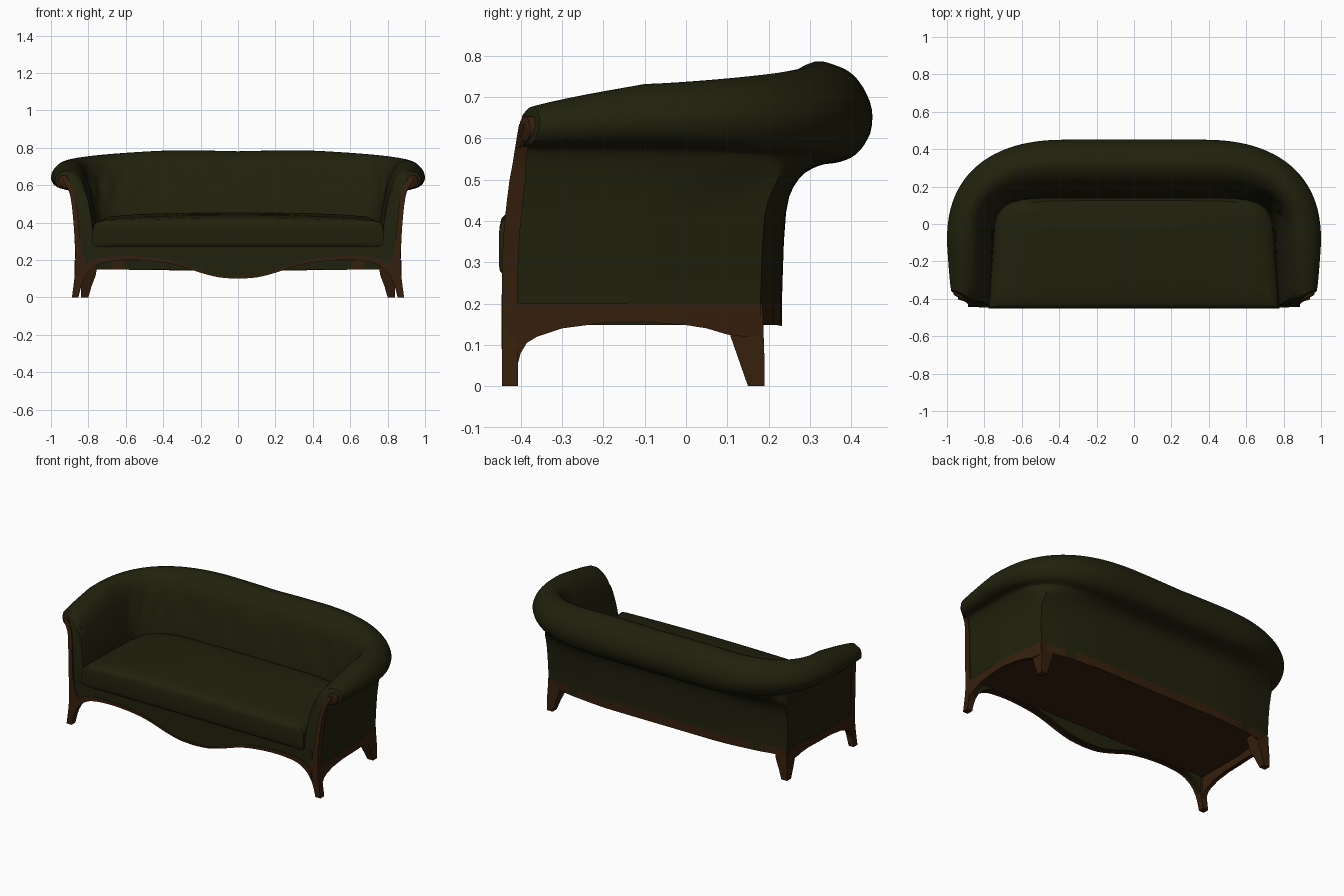
import bpy, bmesh, math

if "Cube" in bpy.data.objects:
    bpy.data.objects.remove(bpy.data.objects["Cube"])


def material(name, rgb):
    m = bpy.data.materials.new(name)
    m.diffuse_color = (*rgb, 1)
    m.use_nodes = True
    m.node_tree.nodes["Principled BSDF"].inputs["Base Color"].default_value = m.diffuse_color
    return m


GREEN = material("olive_upholstery", (0.015, 0.015, 0.004))
BROWN = material("walnut_wood", (0.036, 0.014, 0.004))
XC, YC = 0.35, -0.1   # start of the rounded rear corners


def loft(name, rings, mats, closed=True, caps=(True, True), mirror=False, rule=None):
    """Skin a list of equal-length rings."""
    bm = bmesh.new()
    vs = [[bm.verts.new(p) for p in r] for r in rings]
    n = len(rings[0])
    for a, b in zip(vs, vs[1:]):
        for i in range(n if closed else n - 1):
            j = (i + 1) % n
            f = bm.faces.new((a[i], a[j], b[j], b[i]))
            if rule:
                f.material_index = rule(i)
    capfaces = [bm.faces.new(r) for r, c in zip((vs[0], vs[-1]), caps) if c]
    bmesh.ops.triangulate(bm, faces=capfaces, ngon_method='EAR_CLIP')
    bmesh.ops.recalc_face_normals(bm, faces=bm.faces[:])
    me = bpy.data.meshes.new(name)
    bm.to_mesh(me)
    bm.free()
    for m in mats:
        me.materials.append(m)
    ob = bpy.data.objects.new(name, me)
    bpy.context.collection.objects.link(ob)
    bpy.ops.object.select_all(action='DESELECT')
    ob.select_set(True)
    bpy.context.view_layer.objects.active = ob
    bpy.ops.object.shade_smooth_by_angle(angle=math.radians(40))
    if mirror:
        md = ob.modifiers.new("mirror", 'MIRROR')
        md.merge_threshold = 0.0005
    return ob


def spline(pts, sub):
    """Catmull-Rom through tuples of any size."""
    out = []
    for k in range(len(pts) - 1):
        p0, p1, p2 = pts[max(k - 1, 0)], pts[k], pts[k + 1]
        p3 = pts[min(k + 2, len(pts) - 1)]
        for s in range(sub):
            t = s / sub
            out.append(tuple(0.5 * (2 * b + (c - a) * t + (2 * a - 5 * b + 4 * c - d) * t * t
                             + (3 * b - a - 3 * c + d) * t ** 3)
                             for a, b, c, d in zip(p0, p1, p2, p3)))
    return out + [tuple(pts[-1])]


def corner(X, Y, n, t):
    """Rear corner from the side (t=0) to the back (t=1): rounded, creased for n near 6."""
    c, s = max(math.cos(t * math.pi / 2), 0), max(math.sin(t * math.pi / 2), 0)
    x, y = XC + (X - XC) * c ** (2 / n), YC + (Y - YC) * s ** (2 / n)
    w = min(1, max(0, (n - 4) / 2))
    cx, cy = X - 0.035, Y - 0.052
    if t < 0.5:
        px, py = X + (cx - X) * t * 2, YC + (cy - YC) * t * 2
    else:
        u = t * 2 - 1
        px, py = cx + (XC - cx) * u, cy + (Y - cy) * math.sin(u * math.pi / 2)
    return x + (px - x) * w, y + (py - y) * w


def front_y(z, x=0):
    """The front edge leans back as it rises and sweeps back around the scroll."""
    t = max(0, (z - 0.3) / 0.35)
    return -0.446 + 0.042 * t ** 1.5 + 0.45 * max(0, x - 0.89)


def box_ring(x0, x1, y0, y1, z):
    return [(x0, y0, z), (x1, y0, z), (x1, y1, z), (x0, y1, z)]


# Arms and back: matching profiles at arm front, mid arm and back, inside to outside
front = [(.77, .28), (.785, .43), (.81, .55), (.833, .61), (.86, .642), (.89, .663), (.917, .673), (.945, .668),
         (.968, .65), (.976, .627), (.97, .603), (.955, .588), (.935, .582), (.90, .572), (.885, .5), (.872, .4), (.862, .2)]
arm = [(.752, .28), (.763, .43), (.788, .55), (.815, .65), (.848, .708), (.885, .729), (.92, .729), (.955, .715),
       (.985, .685), (1.0, .645), (.99, .61), (.965, .59), (.935, .582), (.903, .568), (.885, .5), (.877, .4), (.87, .2)]
back = [(.13, .28), (.14, .43), (.165, .55), (.2, .68), (.245, .748), (.31, .785), (.36, .777), (.405, .753),
        (.438, .705), (.451, .655), (.44, .6), (.41, .56), (.37, .542), (.32, .533), (.272, .5), (.242, .42), (.232, .2)]
square = [4, 4, 3.7, 3.3, 2.9, 2.6, 2.5, 2.4, 2.4, 2.4, 2.4, 2.5, 2.7, 3.5, 5, 6, 6]
prof = spline([(*f, *a, *b, n) for f, a, b, n in zip(front, arm, back, square)], 3)
prof.append((.862, .157, .87, .157, .232, .145, 6))   # bottom of the wooden rail


def tuft(i, u):
    """Shallow dimples on the inner face."""
    v = (i - 3) / 9
    if not 0 < v < 1:
        return 0
    return 0.006 * math.sin(math.pi * v) * math.sin(u * 5) * math.cos(v * 7)


rings = []
for k in range(7):                       # arm, with a rounded front lip
    t = max(0, k - 1) / 6 + (0.03 if k == 1 else 0)
    ring = []
    for fx, fz, ax, az, by, bz, n in prof:
        x = fx + (ax - fx) * t ** 0.7
        z = fz + (az - fz) * t ** 0.8
        if k == 0 and fz > 0.575:
            x, z = .925 + (x - .925) * .86, .626 + (z - .626) * .8
        ring.append((x, (front_y(fz, fx) + .006) * (1 - t) + YC * t, z))
    rings.append(ring)
for k in range(25):                      # rear corner
    t = k / 24
    ring = []
    for i, (fx, fz, ax, az, by, bz, n) in enumerate(prof):
        d = tuft(i, t * 5) * min(1, t * 5)
        x, y = corner(ax + d, by + d, n, t)
        ring.append((x, y, az + (bz - az) * t))
    rings.append(ring)
last = rings[-1]
for k in range(1, 9):                    # straight back, dipping slightly in the middle
    t = k / 8
    rings.append([(XC * (1 - t), y + tuft(i, 5 + t * 1.9) - tuft(i, 5), z - 0.005 * t * t * (z > .6))
                  for i, (x, y, z) in enumerate(last)])
NP = len(prof)
loft("arms_and_back", rings, [GREEN, BROWN], closed=False, caps=(True, False), mirror=True,
     rule=lambda i: 1 if i == NP - 2 else 0)


def outline(X, Y, yf, n, z, scale=1.0, crown=0.0, tilt=0.0, taper=0.0):
    """Plan shape with a straight front and rounded rear corners."""
    half = [(X * t / 6, yf) for t in range(1, 6)]
    half += [(X, yf + (YC - yf) * t / 5) for t in range(5)]
    half += [corner(X, Y, n, t / 16) for t in range(17)]
    half += [(XC * (1 - t / 3), Y) for t in (1, 2)]
    pts = [(0, yf)] + half + [(0, Y)] + [(-x, y) for x, y in reversed(half)]
    res = []
    for x, y in pts:
        depth = (y - yf) / (Y - yf)
        x, y = x * scale * (1 - taper * depth), -0.15 + (y + 0.15) * scale
        res.append((x, y, z + crown * (1 - (x / .8) ** 2) + tilt * (y - yf) / (Y - yf)))
    return res


# Seat cushion with rounded edges and a crowned top
cush = [(.97, .272, 0), (.99, .278, 0), (1, .295, 0), (1, .355, .2), (.994, .38, .4), (.978, .397, .7),
        (.93, .408, 1), (.8, .415, 1), (.6, .42, 1), (.35, .422, 1), (.1, .422, 1)]
loft("seat_cushion", [outline(.777, .145, -.453, 4, z, s, .013 * c, .026 * c, .05) for s, z, c in cush], [GREEN])

# Seat deck, recessed underside and upholstered inner wall of the rails
loft("seat_deck", [outline(.765, .15, -.41, 4, z) for z in (.207, .285)], [GREEN])
loft("underside_panel", [outline(.845, .215, -.41, 4, z) for z in (.198, .206)], [BROWN])
loft("rail_lining", [[p for p in outline(.85, .221, -.41, 4.2, z) if p[1] > -.40] for z in (.148, .2)],
     [GREEN], closed=False, caps=(False, False))

# Serpentine front apron with wooden lower trim
curve = spline([(0, .1, .01), (.1, .107, .01), (.2, .132, .012), (.3, .165, .015), (.4, .187, .018), (.55, .2, .02),
                (.68, .194, .026), (.75, .174, .034), (.80, .135, .05), (.828, .09, .06)], 3)


def slab(x, z0, z1, y0, y1):
    return [(x, y0, z0), (x, y0, z1), (x, y1, z1), (x, y1, z0)]


loft("front_apron", [slab(x, z + .004, .282, -.442, -.40) for x, z, h in curve], [GREEN],
     caps=(False, True), mirror=True)
loft("apron_trim", [slab(x, z, z + h, -.446, -.42) for x, z, h in curve], [BROWN],
     caps=(False, True), mirror=True)

# Front leg flowing up into the arm post
post = spline([(.853, .888, 0), (.838, .880, .06), (.818, .873, .12), (.808, .870, .18), (.834, .870, .24),
               (.848, .876, .35), (.857, .884, .45), (.870, .896, .54), (.882, .912, .585), (.897, .93, .615),
               (.915, .94, .635)], 2)
loft("front_leg_and_post", [box_ring(a, b, front_y(z) + (.001 if z < .5 else .003),
                                     front_y(z) + (.04 if z < .5 else .034), z)
                            for a, b, z in post], [BROWN], mirror=True)

# Scroll disc at the top of the post
disc = []
for r, y in ((.022, -.414), (.03, -.41), (.032, -.385)):
    pts = [(a * math.pi / 10) for a in range(20)]
    disc.append([(.934 + r * math.cos(a), y + .45 * (.044 + r * math.cos(a)), .622 + r * math.sin(a)) for a in pts])
loft("arm_scroll", disc, [BROWN], mirror=True)


# Arched side rail
def side_x(y):
    return .872 - .035 * max(0, (y - YC) / (.18 - YC))


arch = [(-.43, .05), (-.408, .05), (-.40, .08), (-.385, .105), (-.36, .12), (-.3, .14), (-.2, .153), (-.1, .155),
        (0, .148), (.05, .14), (.1, .125), (.14, .12), (.182, .12)]
loft("side_rail", [[(side_x(y) + .001, y, zb), (side_x(y) + .001, y, .2),
                    (side_x(y) - .025, y, .2), (side_x(y) - .025, y, zb)] for y, zb in arch],
     [BROWN], mirror=True)

# Tapered back leg
loft("back_leg", [box_ring(*r) for r in ((.80, .84, .15, .19, 0), (.783, .84, .129, .19, .06),
                                         (.76, .838, .108, .188, .12), (.75, .832, .095, .185, .197))],
     [BROWN], mirror=True)
